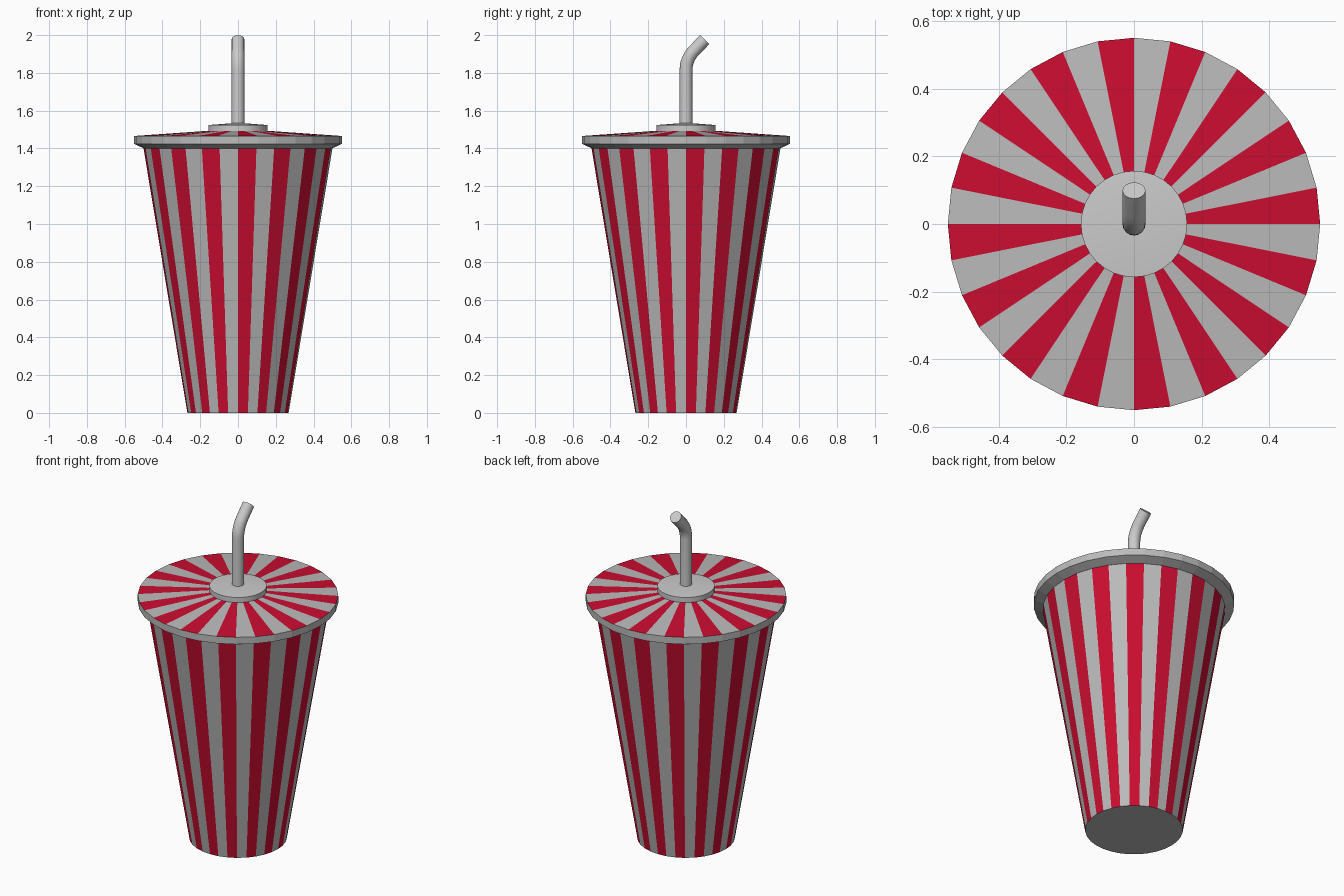
import bpy, bmesh, math
from mathutils import Vector

if "Cube" in bpy.data.objects:
    bpy.data.objects.remove(bpy.data.objects["Cube"])

SIDES = 32


def material(name, rgb):
    m = bpy.data.materials.new(name)
    m.diffuse_color = (*rgb, 1)
    m.use_nodes = True
    m.node_tree.nodes["Principled BSDF"].inputs["Base Color"].default_value = m.diffuse_color
    return m


red = material("red", (0.60, 0.004, 0.03))
grey = material("grey", (0.5, 0.5, 0.5))


def lathe(name, profile, striped=()):
    """Turn (radius, z) points about z; the listed bands get alternating red stripes."""
    bm = bmesh.new()
    rings = []
    for r, z in profile:
        if r == 0:
            rings.append([bm.verts.new((0, 0, z))] * SIDES)
        else:
            rings.append([bm.verts.new((r * math.cos(a), r * math.sin(a), z))
                          for a in (2 * math.pi * i / SIDES for i in range(SIDES))])
    for band, (lo, hi) in enumerate(zip(rings, rings[1:])):
        for i in range(SIDES):
            j = (i + 1) % SIDES
            corners = list(dict.fromkeys((lo[i], lo[j], hi[j], hi[i])))
            f = bm.faces.new(corners)
            if band in striped and i % 2 == 0:
                f.material_index = 1
    bmesh.ops.recalc_face_normals(bm, faces=bm.faces)
    me = bpy.data.meshes.new(name)
    bm.to_mesh(me)
    bm.free()
    if striped:
        me.materials.append(grey)
        me.materials.append(red)
    ob = bpy.data.objects.new(name, me)
    bpy.context.collection.objects.link(ob)
    return ob


def shade_smooth(ob):
    bpy.ops.object.select_all(action='DESELECT')
    ob.select_set(True)
    bpy.context.view_layer.objects.active = ob
    bpy.ops.object.shade_smooth_by_angle(angle=math.radians(35))


# Tapered striped cup
lathe("cup", [(0, 0), (0.268, 0), (0.50, 1.40), (0, 1.40)], striped=(1,))

# Lid with bevelled rim and striped, slightly conical top
lathe("lid", [(0, 1.401), (0.50, 1.401), (0.55, 1.424), (0.55, 1.466), (0.15, 1.494), (0, 1.494)],
      striped=(3,))

# Raised disc around the straw
hub = lathe("lid_hub", [(0, 1.48), (0.157, 1.48), (0.157, 1.524), (0, 1.536)])
shade_smooth(hub)

# Bent straw swept along a path in the y-z plane
bend = math.radians(45)
radius = 0.145
path = [(0, 1.50)]
path += [(radius * (1 - math.cos(t)), 1.815 + radius * math.sin(t))
         for t in (bend * k / 6 for k in range(7))]
path.append((0.099, 1.976))

SEG = 16
R = 0.034
bm = bmesh.new()
rings = []
for k, (y, z) in enumerate(path):
    t = bend * min(max(k - 1, 0), 6) / 6
    side = Vector((0, math.cos(t), -math.sin(t)))
    centre = Vector((0, y, z))
    rings.append([bm.verts.new(centre + R * (Vector((math.cos(a), 0, 0)) + side * math.sin(a)))
                  for a in (2 * math.pi * i / SEG for i in range(SEG))])
for lo, hi in zip(rings, rings[1:]):
    for i in range(SEG):
        j = (i + 1) % SEG
        bm.faces.new((lo[i], lo[j], hi[j], hi[i]))
bm.faces.new(rings[0][::-1])
bm.faces.new(rings[-1])
bmesh.ops.recalc_face_normals(bm, faces=bm.faces)
me = bpy.data.meshes.new("straw")
bm.to_mesh(me)
bm.free()
straw = bpy.data.objects.new("straw", me)
bpy.context.collection.objects.link(straw)
shade_smooth(straw)
